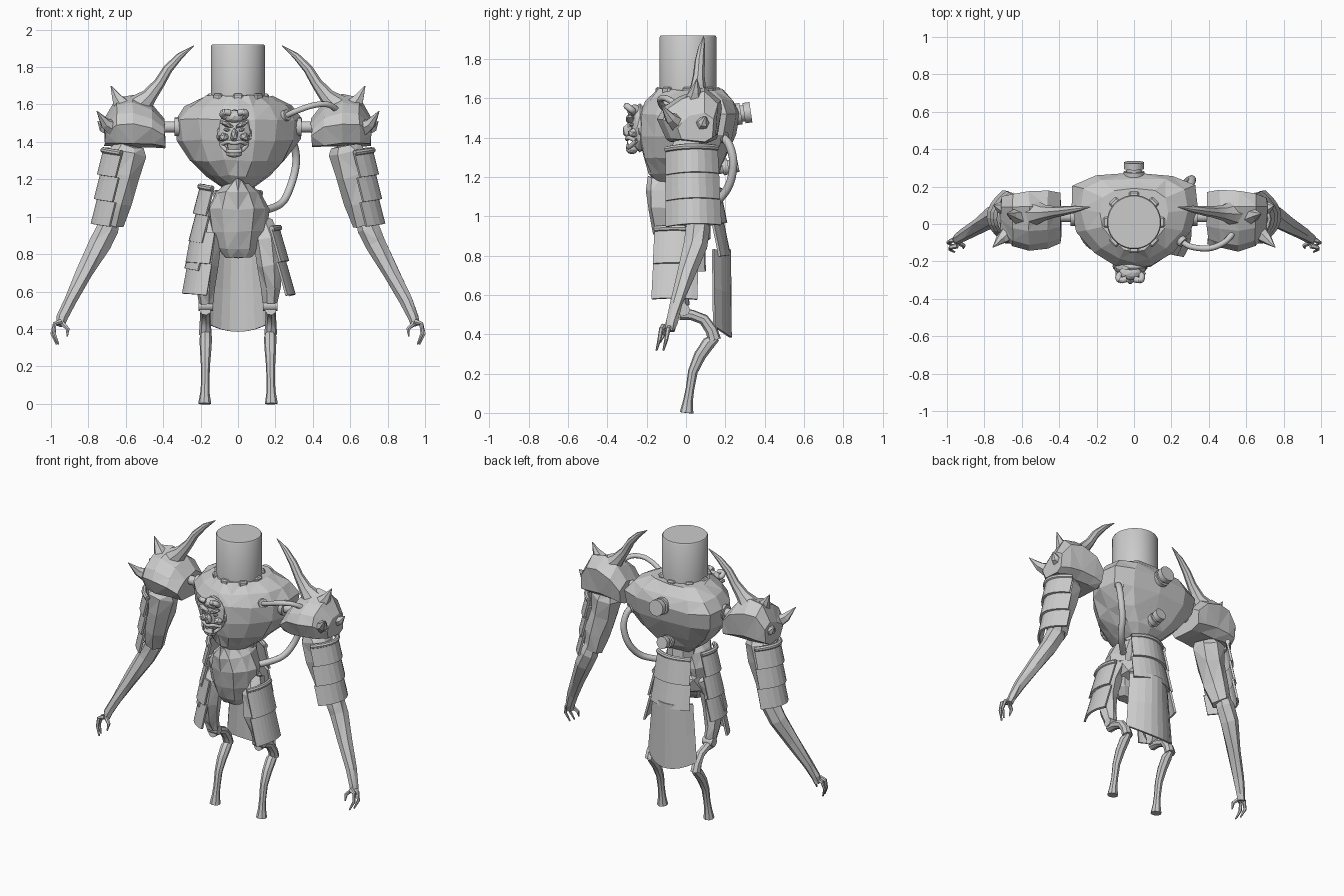
import bpy, bmesh, math, random
from mathutils import Vector, Matrix

random.seed(4)
cube = bpy.data.objects.get("Cube")
if cube:
    bpy.data.objects.remove(cube, do_unlink=True)

COLOUR = (0.6, 0.6, 0.6, 1)
grey = bpy.data.materials.new("plain grey")
grey.use_nodes = True
grey.diffuse_color = COLOUR
grey.node_tree.nodes["Principled BSDF"].inputs["Base Color"].default_value = COLOUR


def finish(name, bm, smooth=False, solid=0):
    if not solid:
        bmesh.ops.recalc_face_normals(bm, faces=bm.faces)
    mesh = bpy.data.meshes.new(name)
    bm.to_mesh(mesh)
    bm.free()
    mesh.materials.append(grey)
    ob = bpy.data.objects.new(name, mesh)
    bpy.context.collection.objects.link(ob)
    if solid:
        mod = ob.modifiers.new("thickness", "SOLIDIFY")
        mod.thickness, mod.offset = solid, 0
    if smooth:
        bpy.ops.object.select_all(action="DESELECT")
        ob.select_set(True)
        bpy.context.view_layer.objects.active = ob
        bpy.ops.object.shade_smooth_by_angle(angle=math.radians(40))


def loft(name, rings, smooth=False, jitter=0):
    """Closed skin through rings of points, capped at both ends."""
    bm = bmesh.new()
    rows = [[bm.verts.new(p) for p in ring] for ring in rings]
    n = len(rows[0])
    for a, b in zip(rows, rows[1:]):
        for i in range(n):
            j = (i + 1) % n
            bm.faces.new((a[i], a[j], b[j], b[i]))
    bm.faces.new(rows[0])
    bm.faces.new(rows[-1])
    if jitter:
        for v in bm.verts:
            v.co += Vector([random.uniform(-jitter, jitter) for _ in range(3)])
        bmesh.ops.triangulate(bm, faces=[f for f in bm.faces if len(f.verts) == 4])
    finish(name, bm, smooth)


def limb(name, path, sides=7, s=1, smooth=False, jitter=0):
    """Tapered tube through (x, y, z, radius); s=-1 puts it on the other side."""
    pts = [Vector((p[0] * s, p[1], p[2])) for p in path]
    ref = Vector((0.1, 1, 0.05)) if abs((pts[-1] - pts[0]).normalized().y) < 0.7 else Vector((1, 0, 0.2))
    rings = []
    for i, p in enumerate(pts):
        d = (pts[min(i + 1, len(pts) - 1)] - pts[max(i - 1, 0)]).normalized()
        u = (ref - d * ref.dot(d)).normalized()
        w = d.cross(u)
        r = path[i][3]
        rings.append([p + (u * math.cos(a) + w * math.sin(a)) * r
                      for a in (math.tau * k / sides for k in range(sides))])
    loft(name, rings, smooth, jitter)


def hose(name, ctrl, r, s=1, steps=6):
    """Smooth tube along a Catmull-Rom path."""
    c = [Vector(p) for p in ctrl]
    c = [c[0]] + c + [c[-1]]
    path = []
    for a, b, d, e in zip(c, c[1:], c[2:], c[3:]):
        for k in range(steps):
            t = k / steps
            q = 0.5 * (2 * b + (d - a) * t + (2 * a - 5 * b + 4 * d - e) * t * t
                       + (3 * b - a - 3 * d + e) * t ** 3)
            path.append((*q, r))
    path.append((*c[-1], r))
    limb(name, path, 10, s, True)


def blob(name, loc, scale, tilt=0, detail=2):
    bm = bmesh.new()
    bmesh.ops.create_icosphere(bm, subdivisions=detail, radius=1)
    m = Matrix.Translation(loc) @ Matrix.Rotation(tilt, 4, "Y") @ Matrix.Diagonal((*scale, 1))
    bmesh.ops.transform(bm, matrix=m, verts=bm.verts)
    finish(name, bm)


def plates(name, top, bot, out, w0, w1, bands, sag, s=1, round_end=0, roll=True):
    """Overlapping curved armour bands hanging from top to bot."""
    top, bot, out = [Vector((p[0] * s, p[1], p[2])) for p in (top, bot, out)]
    axis = bot - top
    out = (out - axis * out.dot(axis) / axis.length_squared).normalized()
    side = axis.cross(out).normalized()
    cols = [k / 4 for k in range(-4, 5)]

    def point(t, u, lift):
        return top + axis * t + side * u * (w0 + (w1 - w0) * t) / 2 + out * (lift - sag * u * u)

    for b in range(bands):
        bm = bmesh.new()
        end = round_end if b == bands - 1 else 0
        rows = [[bm.verts.new(point((b + k) / bands - end * k * u * u, u, 0.016 * k)) for u in cols]
                for k in (0, 0.5, 1)]
        for r, q in zip(rows, rows[1:]):
            for i in range(len(cols) - 1):
                bm.faces.new((r[i], r[i + 1], q[i + 1], q[i]))
        finish(f"{name}_{b + 1}", bm, False, 0.014)
    if roll:
        limb(name + "_roll", [(*point(0, u, 0.005), 0.016) for u in cols], 8, 1, True)


def hull(name, rings, section, jitter):
    """Body with a symmetric section; rings are (z, half width, front, back)."""
    half = section + [(-x, y) for x, y in reversed(section[1:-1])]
    loft(name, [[(x * w, f + (b - f) * y, z) for x, y in half] for z, w, f, b in rings], jitter=jitter)


# Torso, belly and pelvis
SHIELD = [(0, 0), (.28, .03), (.61, .16), (.91, .38), (1, .63), (.96, .87), (.6, .98), (0, 1)]
ROUND = [(0, 0), (.5, .06), (.9, .3), (1, .55), (.75, .88), (0, 1)]
hull("torso", [(1.16, .09, -.13, .12), (1.22, .165, -.19, .165), (1.3, .255, -.22, .205),
               (1.41, .33, -.24, .25), (1.52, .338, -.24, .27), (1.59, .285, -.205, .245),
               (1.645, .18, -.15, .19)], SHIELD, .006)
hull("belly", [(.78, .07, -.1, -.02), (.83, .115, -.135, .03), (.92, .155, -.165, .08),
               (1.04, .165, -.19, .1), (1.13, .12, -.2, .1), (1.2, .03, -.19, .06)], ROUND, .005)
limb("spine", [(0, .04, 1.22, .09), (0, .05, .95, .1)], 8)
blob("pelvis", (0, .04, .93), (.17, .1, .1), 0, 1)

# Helmet with lugs around its base
limb("helmet", [(0, .01, 1.6, .145), (0, .01, 1.912, .145), (0, .01, 1.92, .14)], 32, 1, True)
for k in range(8):
    a = math.tau * k / 8
    bm = bmesh.new()
    bmesh.ops.create_cube(bm, size=1, matrix=Matrix.Translation((0, .01, 1.63)) @ Matrix.Rotation(a, 4, "Z")
                          @ Matrix.Translation((0, -.15, 0)) @ Matrix.Diagonal((.055, .03, .055, 1)))
    bmesh.ops.bevel(bm, geom=bm.edges[:], offset=.008, segments=1, affect="EDGES")
    finish("helmet_lug", bm)

# Grinning mask on the chest
MX = -.02
blob("mask_face", (MX, -.235, 1.45), (.088, .045, .125))
blob("mask_nose", (MX, -.295, 1.435), (.022, .03, .04), 0, 1)
blob("mask_forehead", (MX, -.26, 1.535), (.06, .04, .035))
blob("mask_chin", (MX, -.275, 1.338), (.045, .03, .022))
hose("mask_upper_lip", [(MX - .07, -.255, 1.385), (MX - .035, -.29, 1.4), (MX, -.3, 1.393),
                        (MX + .035, -.29, 1.4), (MX + .07, -.255, 1.385)], .011)
hose("mask_lower_lip", [(MX - .07, -.255, 1.385), (MX - .04, -.285, 1.355), (MX, -.295, 1.348),
                        (MX + .04, -.285, 1.355), (MX + .07, -.255, 1.385)], .011)
for s in (-1, 1):
    blob("mask_brow", (MX + s * .042, -.285, 1.495), (.045, .024, .015), s * -.45, 1)
    blob("mask_eye", (MX + s * .04, -.275, 1.465), (.02, .015, .011), s * -.3, 1)
    blob("mask_cheek", (MX + s * .055, -.265, 1.425), (.03, .034, .025), s * .3, 1)
    blob("mask_ear", (MX + s * .082, -.225, 1.44), (.014, .02, .04), 0, 1)
    hose("mask_horn", [(MX + s * .02, -.26, 1.53), (MX + s * .06, -.275, 1.54), (MX + s * .055, -.3, 1.56),
                       (MX + s * .022, -.295, 1.555)], .017)
    limb("mask_fang", [(MX + s * .035, -.295, 1.352, .008), (MX + s * .037, -.3, 1.39, .001)], 5)

# Valves on the back
for z, y, r, up in ((1.515, .23, .056, .015), (1.245, .165, .042, .02)):
    for part, a, b, k in (("pipe", 0, .08, .75), ("collar", .02, .05, 1), ("cap", .065, .1, .95)):
        limb("valve_" + part, [(0, y + a, z + up * a / .1, r * k), (0, y + b, z + up * b / .1, r * k)], 16, 1, True)

# Hoses on the left side
hose("shoulder_hose", [(.24, -.08, 1.53), (.3, -.12, 1.56), (.4, -.13, 1.595), (.48, -.1, 1.6), (.53, -.05, 1.57)], .016)
hose("waist_hose", [(.26, .15, 1.42), (.3, .21, 1.38), (.31, .24, 1.28), (.28, .22, 1.16), (.23, .15, 1.07), (.13, .05, 1.03)], .021)
for p, q in (((.23, -.07, 1.53), (.265, -.1, 1.545)), ((.25, .14, 1.42), (.29, .2, 1.4))):
    limb("hose_socket", [(*p, .03), (*q, .03)], 12, 1, True)

# Shoulders, arms and hands
PAD = [(-.145, .45), (-.1, .06), (.1, 0), (.16, .15), (.175, .75), (.09, 1), (-.04, .85), (-.11, .65)]
for s, tag in ((1, "left_"), (-1, "right_")):
    limb(tag + "shoulder_axle", [(.28, .04, 1.48, .03), (.42, .04, 1.48, .03)], 14, s, True)
    limb(tag + "shoulder_flange", [(.3, .04, 1.48, .05), (.34, .04, 1.48, .05)], 14, s, True)
    loft(tag + "shoulder_pad", [[(x * s, yc + y * k, lo + (hi - lo) * z) for y, z in PAD]
         for x, yc, k, lo, hi in ((.392, .02, .86, 1.37, 1.52), (.46, .01, .96, 1.37, 1.61),
                                  (.56, 0, 1, 1.372, 1.655), (.65, .01, .88, 1.375, 1.64),
                                  (.712, .04, .6, 1.38, 1.53))], jitter=.005)
    limb(tag + "horn", [(.53, .06, 1.59, .07), (.475, .06, 1.645, .042), (.42, .065, 1.715, .03), (.375, .07, 1.79, .026),
                        (.31, .08, 1.86, .018), (.235, .09, 1.915, .002)], 8, s, True)
    limb(tag + "upper_spike", [(.61, .04, 1.58, .055), (.65, .05, 1.64, .027), (.68, .055, 1.7, .002)], 6, s)
    limb(tag + "front_spike", [(.66, -.04, 1.47, .05), (.71, -.08, 1.5, .03), (.755, -.125, 1.565, .002)], 6, s)
    limb(tag + "rear_spike", [(.67, .08, 1.47, .05), (.725, .09, 1.48, .028), (.75, .1, 1.51, .002)], 6, s)
    limb(tag + "upper_arm", [(.58, .02, 1.38, .08), (.59, .02, 1.34, .1), (.612, .02, 1.22, .09), (.648, .035, 1.08, .078),
                             (.675, .05, .96, .066)], 7, s, False, .008)
    plates(tag + "arm_plate", (.715, .025, 1.355), (.765, .035, .96), (1, -.05, .1), .255, .275, 3, .09, s)
    limb(tag + "forearm", [(.675, .06, 1.0, .045), (.695, .06, .94, .062), (.74, .05, .85, .06), (.82, 0, .7, .045),
                           (.9, -.05, .55, .034), (.94, -.075, .46, .03), (.95, -.085, .42, .024)], 7, s, False, .004)
    for k in range(2):
        y = -.08 - .035 * k
        limb(tag + "finger", [(.945, y, .44, .016), (.98, y - .01, .428, .012), (.994 - .01 * k, y - .02, .375, .01),
                              (.97 - .01 * k, y - .035, .318, .005)], 6, s)
    limb(tag + "thumb", [(.94, -.1, .43, .014), (.91, -.115, .4, .011), (.913, -.13, .36, .004)], 6, s)

    # Legs with backward-bent hocks
    limb(tag + "thigh", [(.13, 0, .97, .06), (.155, -.05, .87, .075), (.17, -.06, .74, .068), (.175, -.04, .62, .052),
                         (.175, -.02, .54, .038)], 7, s, False, .006)
    limb(tag + "knee_pin", [(.135, -.01, .525, .03), (.21, -.01, .525, .03)], 10, s, True)
    limb(tag + "lower_leg", [(.175, -.03, .505, .032), (.175, .03, .498, .027), (.175, .09, .475, .028),
                             (.175, .13, .42, .031), (.175, .145, .37, .034)], 8, s, True)
    limb(tag + "shank", [(.172, .155, .385, .022), (.172, .115, .355, .034), (.173, .07, .29, .031), (.174, .035, .21, .025),
                         (.175, .02, .12, .022), (.177, .01, .06, .025), (.178, .003, 0, .035)], 8, s, True)

# Hanging armour around the hips
plates("upper_skirt", (0, .17, 1.13), (0, .205, .8), (0, 1, 0), .25, .29, 2, .05)
plates("lower_skirt", (0, .222, .83), (0, .21, .385), (0, 1, 0), .3, .375, 1, .085, 1, .12, False)
plates("right_hip_plate", (-.195, -.025, 1.16), (-.262, -.02, .72), (-1, -.2, 0), .2, .23, 3, .045)
plates("right_thigh_plate", (-.205, -.09, .92), (-.24, -.1, .585), (-.7, -.7, .1), .17, .18, 2, .03, 1, 0, False)
plates("left_hip_plate", (.215, -.05, .94), (.285, -.06, .58), (1, -.1, .1), .22, .23, 2, .03)
